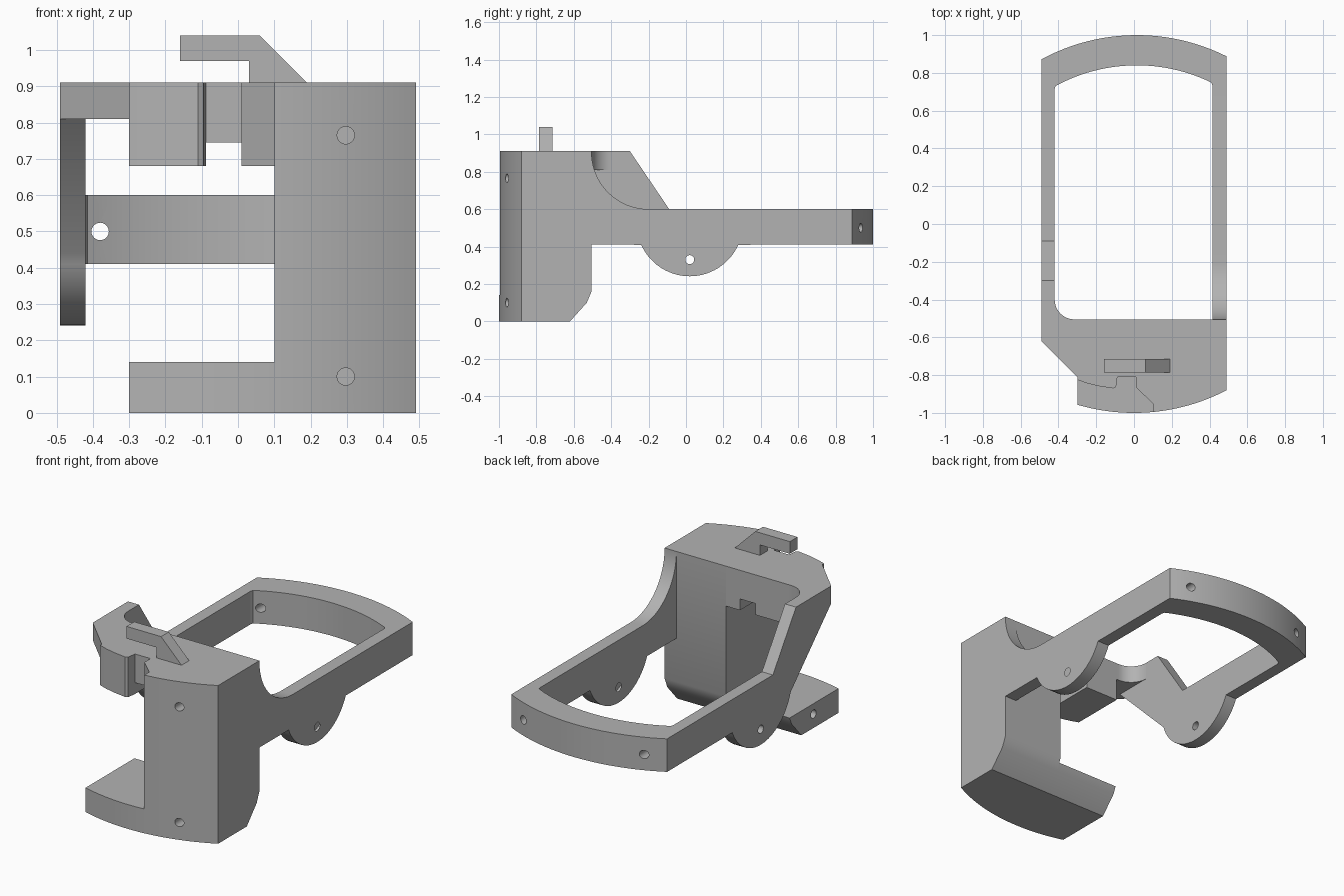
import bpy
import bmesh
from math import sin, cos, radians, sqrt, pi
from mathutils import Vector, Matrix

if "Cube" in bpy.data.objects:
    bpy.data.objects.remove(bpy.data.objects["Cube"])

grey = bpy.data.materials.new("plain grey")
grey.use_nodes = True
COLOUR = (0.45, 0.45, 0.45, 1)
grey.diffuse_color = COLOUR
grey.node_tree.nodes["Principled BSDF"].inputs["Base Color"].default_value = COLOUR

BACK = -0.505      # rear face of the grip
TOP = 0.91         # top of the grip
RAIL = (0.41, 0.6)  # frame height range
PARTS = []

# Maps profile coordinates (a, b) and depth d to space
PLANES = {
    "xy": lambda a, b, d: (a, b, d),
    "yz": lambda a, b, d: (d, a, b),
    "xz": lambda a, b, d: (a, d, b),
}


def arc(cx, cy, r, start, end, n=20):
    angles = [radians(start + (end - start) * i / n) for i in range(n + 1)]
    return [(cx + r * cos(t), cy + r * sin(t)) for t in angles]


def bow(x0, x1, r, cx, cy, side, n=24):
    """Shallow arc given by its x range."""
    xs = [x0 + (x1 - x0) * i / n for i in range(n + 1)]
    return [(x, cy + side * sqrt(r * r - (x - cx) ** 2)) for x in xs]


def finish(name, bm):
    bmesh.ops.recalc_face_normals(bm, faces=bm.faces)
    mesh = bpy.data.meshes.new(name)
    bm.to_mesh(mesh)
    bm.free()
    mesh.materials.append(grey)
    obj = bpy.data.objects.new(name, mesh)
    bpy.context.collection.objects.link(obj)
    return obj


def prism(name, plane, profile, lo, hi, part=True):
    bm = bmesh.new()
    place = PLANES[plane]
    face = bm.faces.new([bm.verts.new(place(a, b, lo)) for a, b in profile])
    out = bmesh.ops.extrude_face_region(bm, geom=[face])
    moved = [v for v in out["geom"] if isinstance(v, bmesh.types.BMVert)]
    bmesh.ops.translate(bm, verts=moved, vec=Vector(place(0, 0, hi - lo)))
    obj = finish(name, bm)
    if part:
        PARTS.append(obj)
    return obj


def pin(axis, centre, length, r=0.024):
    """Round cutter along the x or y axis."""
    bm = bmesh.new()
    turn = Matrix.Rotation(pi / 2, 4, "Y" if axis == "x" else "X")
    bmesh.ops.create_cone(bm, cap_ends=True, segments=24, radius1=r, radius2=r,
                          depth=length, matrix=Matrix.Translation(centre) @ turn)
    return finish("hole_cutter", bm)


def cut(obj, cutter):
    mod = obj.modifiers.new("cut", "BOOLEAN")
    mod.operation = "DIFFERENCE"
    mod.solver = "EXACT"
    mod.object = cutter
    bpy.context.view_layer.objects.active = obj
    bpy.ops.object.modifier_apply(modifier=mod.name)
    bpy.data.objects.remove(cutter)


# Grip column and bottom shelf, with the lower back corner cut away
column = prism("grip_column", "xy",
               bow(0.1, 0.49, 1.06, 0, 0.06, -1) + [(0.49, BACK), (0.1, BACK)], 0, TOP)
shelf = prism("bottom_shelf", "xy",
              bow(-0.3, 0.1, 1.06, 0, 0.06, -1) + [(0.1, BACK), (-0.3, BACK)], 0, 0.14)
corner = [(BACK, 0.16), (-0.53, 0.1), (-0.62, 0), (-0.62, -0.1), (-0.4, -0.1), (-0.4, 0.16)]
for part in (column, shelf):
    cut(part, prism("corner_cutter", "yz", corner, -1, 1, part=False))
for z in (0.1, 0.765):
    cut(column, pin("y", (0.297, -0.93, z), 0.2))
cut(shelf, pin("x", (-0.3, -0.73, 0.08), 0.2))

# Top clip block with front slot and a groove below
clip = prism("clip_block", "xy", [
    (0.1, BACK), (-0.3, BACK), (-0.3, -0.825), (-0.25, -0.843), (-0.19, -0.858),
    (-0.11, -0.87), (-0.095, -0.862), (-0.088, -0.81), (0.01, -0.81),
    (0.01, -0.865), (0.1, -0.95)], 0.68, TOP)
cut(clip, prism("groove_cutter", "xz",
                [(-0.088, 0.6), (0.01, 0.6), (0.01, 0.745), (-0.088, 0.745)],
                -1.1, -0.3, part=False))

# Thin top wing leading to the right arm
fillet = arc(-0.315, -0.4, 0.105, 270, 180, 12)
prism("top_wing", "xy", [(-0.3, -0.81), (-0.3, BACK)] + fillet +
      [(-0.42, BACK), (-0.49, BACK), (-0.49, -0.62)], 0.81, TOP)

# Side arms with round pivot lobes
lobe = arc(0.02, 0.525, 0.284, 204, 336, 28)
right_arm = prism("right_arm", "yz", [
    (-0.3, TOP), (BACK, TOP), (BACK, 0.81), (-0.62, 0.81), (-0.251, 0.44)] + lobe +
    [(0.715, RAIL[0]), (0.715, RAIL[1]), (-0.09, RAIL[1])], -0.49, -0.42)
left_arm = prism("left_arm", "yz", [(BACK, RAIL[0])] + lobe + [
    (0.735, RAIL[0]), (0.735, RAIL[1])] + arc(-0.2, 0.905, 0.305, 270, 180) +
    [(BACK, TOP)], 0.415, 0.49)
for arm, x in ((right_arm, -0.455), (left_arm, 0.45)):
    cut(arm, pin("x", (x, 0.02, 0.33), 0.3))

# Curved rear bar with two through holes
rear = prism("rear_bar", "xy", bow(-0.49, 0.49, 1.06, 0.015, -0.06, 1) +
             [(0.49, 0.735), (0.415, 0.735)] +
             bow(0.41, -0.415, 0.9, 0.015, -0.06, 1) +
             [(-0.42, 0.715), (-0.49, 0.715)], *RAIL)
for x in (-0.38, 0.38):
    cut(rear, pin("y", (x, 0.85, 0.5), 0.6))

# Hook on top
prism("top_hook", "xz", [(-0.16, 0.97), (-0.16, 1.04), (0.06, 1.04),
                         (0.19, TOP), (0.03, TOP), (0.03, 0.97)], -0.785, -0.715)

# Smooth the curved walls, keep edges sharp
bpy.ops.object.select_all(action="DESELECT")
for part in PARTS:
    part.select_set(True)
bpy.context.view_layer.objects.active = PARTS[0]
bpy.ops.object.shade_smooth_by_angle(angle=radians(25))
